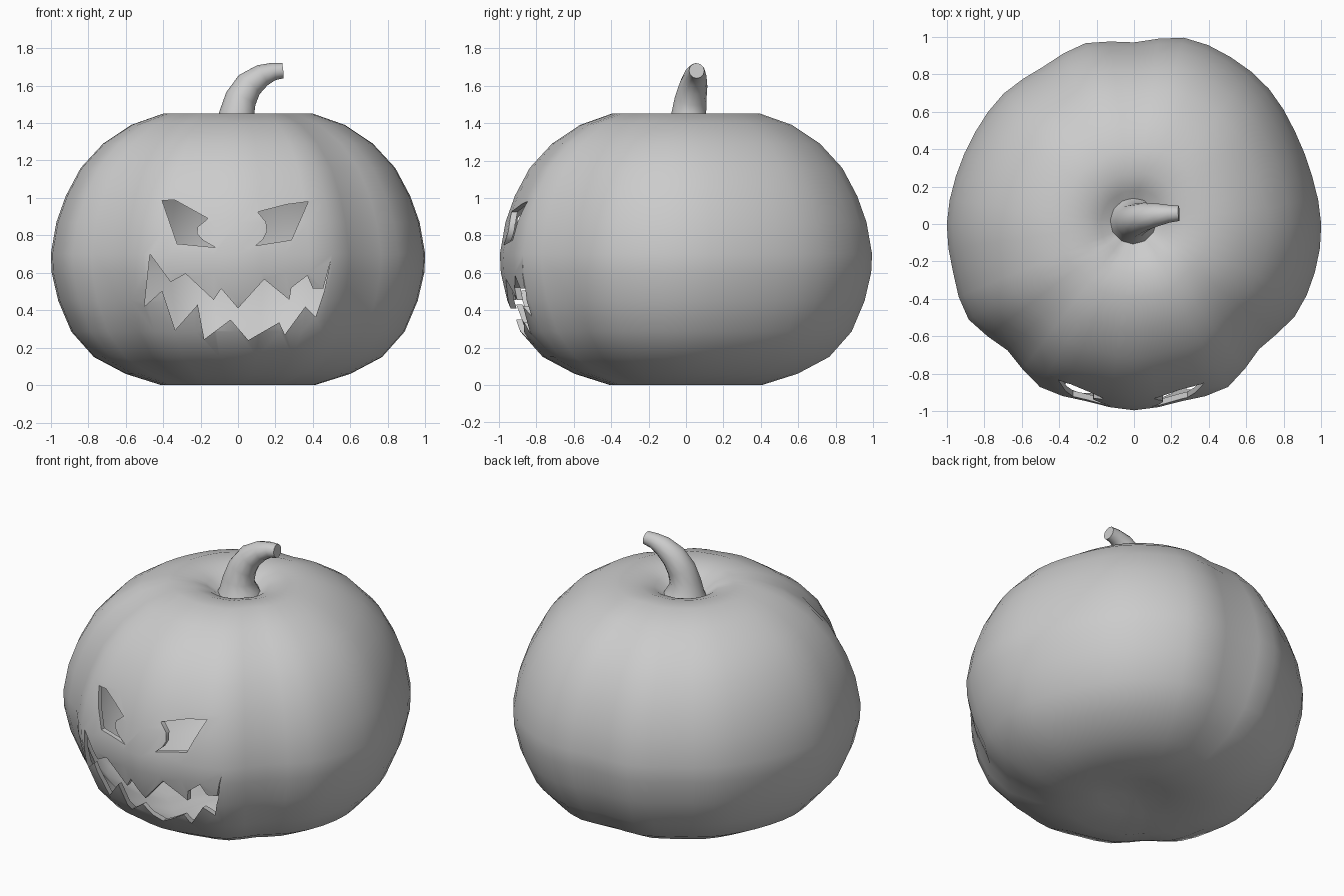
import bpy, bmesh
from math import sin, cos, pi, radians
from mathutils import Vector

if "Cube" in bpy.data.objects:
    bpy.data.objects.remove(bpy.data.objects["Cube"])


def make_object(name, bm):
    bmesh.ops.recalc_face_normals(bm, faces=bm.faces)
    mesh = bpy.data.meshes.new(name)
    bm.to_mesh(mesh)
    bm.free()
    ob = bpy.data.objects.new(name, mesh)
    bpy.context.collection.objects.link(ob)
    return ob


def loft(name, rings):
    """Skin closed rings of points and cap both ends."""
    bm = bmesh.new()
    loops = [[bm.verts.new(p) for p in ring] for ring in rings]
    n = len(loops[0])
    for a, b in zip(loops, loops[1:]):
        for i in range(n):
            bm.faces.new((a[i], a[(i + 1) % n], b[(i + 1) % n], b[i]))
    bm.faces.new(loops[0][::-1])
    bm.faces.new(loops[-1])
    return make_object(name, bm)


def activate(ob):
    bpy.ops.object.select_all(action='DESELECT')
    ob.select_set(True)
    bpy.context.view_layer.objects.active = ob


def smooth(ob, angle):
    activate(ob)
    bpy.ops.object.shade_smooth_by_angle(angle=radians(angle))


# Body: vertical profile swept around an uneven lobed outline
profile = [(.06, .045), (.2, .025), (.41, 0), (.6, .06), (.77, .15), (.89, .285),
           (.96, .45), (.995, .6), (1, .7), (.97, .87), (.92, 1.01), (.84, 1.16),
           (.72, 1.29), (.57, 1.39), (.4, 1.45), (.27, 1.445), (.18, 1.415),
           (.12, 1.37), (.05, 1.35)]
lobes = [1.0, .985, .992, 1.02, 1.03, 1.03, .97, 1.0, .97, .985, .98, .985,
         1.0, 1.0, 1.02, .955, 1.005, .98, .995, .98, 1.005, .945, .99, 1.0]
SEG = 48


def lobe(i):
    t = i * len(lobes) / SEG
    k, f = int(t), t % 1
    a, b, c, d = (lobes[(k + j) % len(lobes)] for j in (-1, 0, 1, 2))
    return b + .5 * f * (c - a + f * (2*a - 5*b + 4*c - d + f * (3*(b - c) + d - a)))


rings = []
for r, z in profile:
    rings.append([(r * lobe(i) * cos(2*pi*i/SEG), r * lobe(i) * sin(2*pi*i/SEG), z)
                  for i in range(SEG)])
body = loft("pumpkin_body", rings)
shell = body.modifiers.new("shell", 'SOLIDIFY')
shell.thickness = .03
shell.offset = -1

# Carved openings: outlines in the front plane
left_eye = [(-.405, .985), (-.34, .99), (-.16, .89), (-.215, .845), (-.22, .81),
            (-.19, .775), (-.12, .735), (-.325, .755)]
right_eye = [(.375, .98), (.26, .965), (.105, .925), (.15, .87), (.155, .82),
             (.135, .78), (.095, .745), (.285, .775)]
mouth = [(-.47, .70), (-.36, .55), (-.28, .595), (-.13, .455), (-.09, .515), (0, .41),
         (.14, .565), (.275, .455), (.285, .52), (.37, .585), (.4, .515), (.455, .515),
         (.495, .665),
         (.46, .5), (.415, .365), (.36, .42), (.25, .27), (.22, .335), (.055, .24),
         (-.04, .35), (-.18, .245), (-.215, .43), (-.335, .295), (-.405, .505), (-.5, .42)]
cutters = []
for name, outline in (("left_eye_cutter", left_eye), ("right_eye_cutter", right_eye),
                      ("mouth_cutter", mouth)):
    cut = loft(name, [[(x, y, z) for x, z in outline] for y in (-1.3, -.4)])
    cut.hide_render = True
    cutters.append(cut)
    mod = body.modifiers.new(name, 'BOOLEAN')
    mod.operation = 'DIFFERENCE'
    mod.solver = 'EXACT'
    mod.object = cut
activate(body)
for mod in list(body.modifiers):
    bpy.ops.object.modifier_apply(modifier=mod.name)
for cut in cutters:
    bpy.data.objects.remove(cut)
smooth(body, 40)

# Stem: tapering tube that bends to the right
path = [(-.005, .02, 1.34, .14), (-.005, .02, 1.39, .115), (-.007, .015, 1.45, .093),
        (.015, .025, 1.53, .085), (.06, .04, 1.605, .075), (.13, .05, 1.655, .06),
        (.19, .055, 1.675, .047), (.24, .057, 1.68, .041)]
pts = [Vector(p[:3]) for p in path]
rings = []
for k, p in enumerate(pts):
    tangent = pts[min(k + 1, len(pts) - 1)] - pts[max(k - 1, 0)]
    if k < 2:
        tangent = Vector((0, 0, 1))
    across = tangent.cross(Vector((0, 1, 0))).normalized()
    side = across.cross(tangent).normalized()
    rings.append([p + path[k][3] * (across * cos(2*pi*i/12) + side * sin(2*pi*i/12))
                  for i in range(12)])
smooth(loft("stem", rings), 40)
